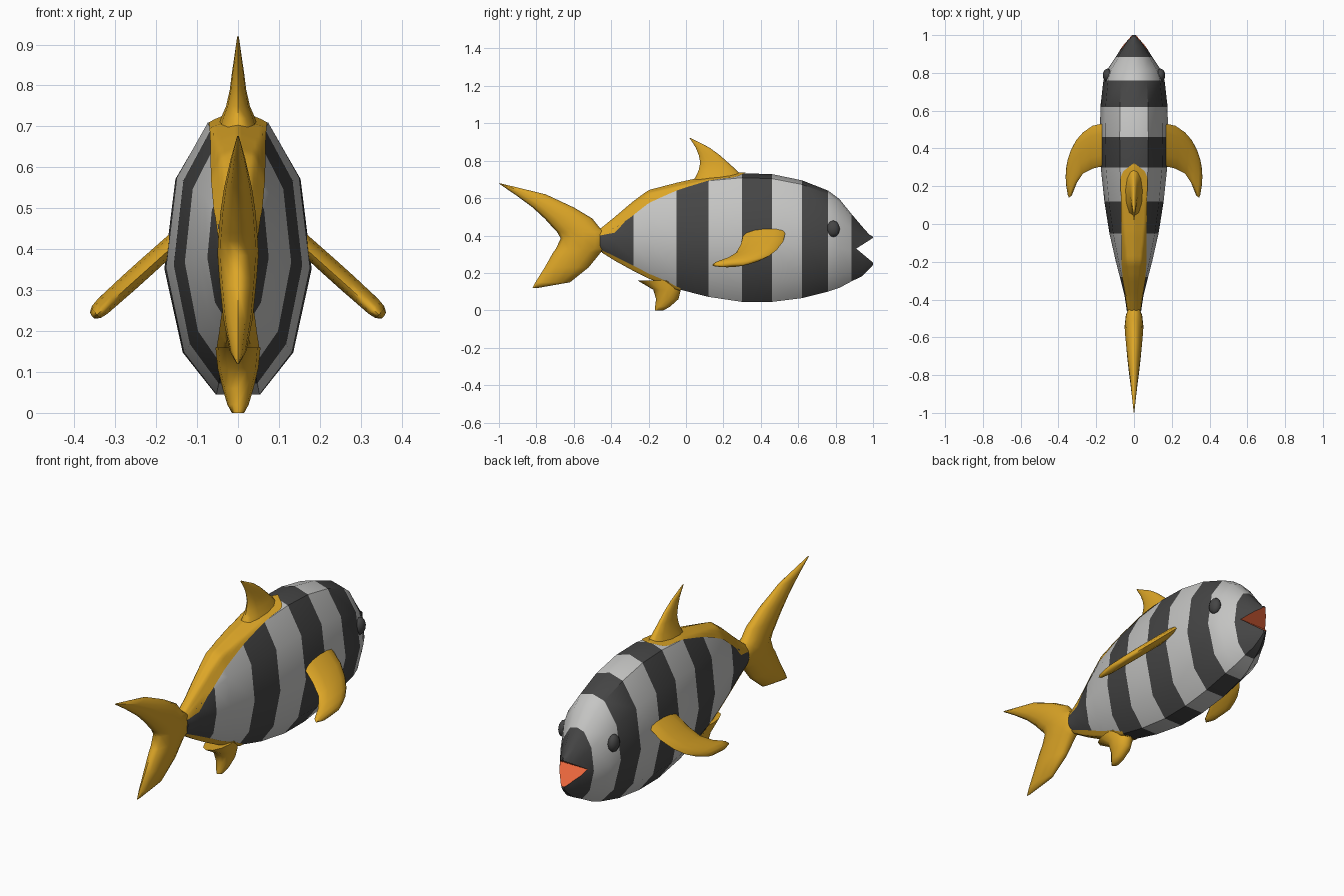
import bpy, bmesh, math

if "Cube" in bpy.data.objects:
    bpy.data.objects.remove(bpy.data.objects["Cube"])

def material(name, rgb):
    m = bpy.data.materials.new(name)
    m.diffuse_color = (*rgb, 1)
    m.use_nodes = True
    m.node_tree.nodes["Principled BSDF"].inputs["Base Color"].default_value = m.diffuse_color
    return m

GREY = material("light grey", (0.56, 0.56, 0.55))
DARK = material("charcoal", (0.06, 0.06, 0.06))
GOLD = material("golden yellow", (0.72, 0.38, 0.02))
ORANGE = material("mouth orange", (0.80, 0.13, 0.045))


def make(name, bm, mats):
    bmesh.ops.recalc_face_normals(bm, faces=bm.faces[:])
    me = bpy.data.meshes.new(name)
    bm.to_mesh(me)
    bm.free()
    ob = bpy.data.objects.new(name, me)
    bpy.context.collection.objects.link(ob)
    for m in mats:
        me.materials.append(m)
    return ob


def smooth(ob, angle=50):
    bpy.ops.object.select_all(action='DESELECT')
    ob.select_set(True)
    bpy.context.view_layer.objects.active = ob
    bpy.ops.object.shade_smooth_by_angle(angle=math.radians(angle))


def loft(name, rings, mats):
    """Skin a list of closed rings and cap both ends."""
    bm = bmesh.new()
    rows = [[bm.verts.new(p) for p in r] for r in rings]
    n = len(rows[0])
    for a, b in zip(rows, rows[1:]):
        for i in range(n):
            bm.faces.new((a[i], a[(i + 1) % n], b[(i + 1) % n], b[i]))
    bm.faces.new(rows[0])
    bm.faces.new(rows[-1])
    return make(name, bm, mats)


def lerp(table, t):
    """Interpolate rows (key, values...) at t."""
    for a, b in zip(table, table[1:]):
        if t <= b[0]:
            k = max(0, (t - a[0]) / (b[0] - a[0]))
            return [p + (q - p) * k for p, q in zip(a[1:], b[1:])]
    return list(table[-1][1:])


# Body: stations (y, top z, bottom z, half width) and a half cross-section
STATIONS = [(-.46, .43, .32, .038), (-.38, .495, .27, .05), (-.28, .58, .215, .075),
            (-.2, .638, .175, .096), (-.05, .677, .115, .13), (.12, .715, .072, .157),
            (.30, .733, .045, .176), (.46, .728, .045, .18), (.62, .695, .065, .178),
            (.76, .64, .10, .162), (.82, .595, .12, .14), (.885, .515, .155, .096),
            (.94, .45, .182, .062), (.98, .405, .22, .032), (1.0, .393, .243, .016)]
HALF = [(0, 1), (.42, .93), (.85, .54), (1, -.1), (.75, -.7), (.3, -1)]
SECTION = HALF + [(-x, z) for x, z in reversed(HALF[1:])]

rings = []
for y, t, b, w in STATIONS:
    rings.append([(w * u, y, (t + b) / 2 + (t - b) / 2 * v) for u, v in SECTION])
ALL = [GREY, DARK, GOLD, ORANGE]
body = loft("body", rings, ALL)
BANDS = [(-.5, -.28), (-.05, .12), (.30, .46), (.62, .76), (.885, 1.1)]
for f in body.data.polygons:
    f.material_index = int(any(a < f.center.y < b for a, b in BANDS))

# Mouth: an orange wedge cut out of the snout
wedge = [(.91, .33), (1.06, .425), (1.06, .205)]
cutter = loft("mouth_cutter", [[(s, y, z) for y, z in wedge] for s in (-.2, .2)], ALL)
for f in cutter.data.polygons:
    f.material_index = 3
cutter.hide_render = True
mod = body.modifiers.new("mouth", 'BOOLEAN')
mod.operation = 'DIFFERENCE'
mod.solver = 'EXACT'
mod.object = cutter
bpy.context.view_layer.objects.active = body
bpy.ops.object.modifier_apply(modifier=mod.name)
bpy.data.objects.remove(cutter)
smooth(body, 40)


# Gold bands lying on the back and belly
def band(name, widths, sign):
    prof = [(0, 1), (.42, .93), (.85, .54), (1, -.1)] if sign > 0 else \
           [(0, -1), (.3, -1), (.75, -.7), (1, -.1)]
    bm = bmesh.new()
    rows = []
    y0, y1 = widths[0][0], widths[-1][0]
    for i in range(41):
        y = y0 + (y1 - y0) * i / 40
        w = lerp(widths, y)[0]
        t, b, hx = lerp(STATIONS, y)
        row = []
        for j in range(-8, 9):
            x = w * j / 8
            v = lerp(prof, min(1, abs(x) / hx))[0]
            row.append(bm.verts.new((x * 1.02, y, (t + b) / 2 + (t - b) / 2 * v + sign * .005)))
        rows.append(row)
    for a, b in zip(rows, rows[1:]):
        for j in range(16):
            bm.faces.new((a[j], a[j + 1], b[j + 1], b[j]))
    smooth(make(name, bm, [GOLD]))


band("back_band", [(-.46, .034), (-.3, .058), (-.2, .065), (0, .066), (.25, .07),
                   (.28, .055), (.32, .004)], 1)
band("belly_band", [(-.45, .024), (-.28, .04), (-.1, .052), (-.03, .05)], -1)


# Upright fins: slices (z, front y, rear y, half thickness)
def upright_fin(name, slices):
    rings = []
    for z, front, rear, h in slices:
        c, r = (front + rear) / 2, (front - rear) / 2
        rings.append([(h * math.sin(k * math.tau / 12), c + r * math.cos(k * math.tau / 12), z)
                      for k in range(12)])
    smooth(loft(name, rings, [GOLD]), 70)


upright_fin("dorsal_fin", [(.68, .33, .03, .055), (.72, .30, .055, .042), (.75, .27, .068, .029),
                           (.79, .225, .076, .02), (.83, .18, .068, .015),
                           (.87, .125, .052, .009), (.92, .028, .02, .002)])
upright_fin("tail_fin", [(.12, -.79, -.82, .003), (.15, -.62, -.805, .02), (.23, -.52, -.755, .036),
                         (.31, -.455, -.71, .044), (.33, -.42, -.695, .046), (.385, -.42, -.67, .05),
                         (.42, -.42, -.69, .049), (.44, -.46, -.71, .047), (.49, -.50, -.755, .043),
                         (.55, -.60, -.82, .034), (.62, -.75, -.915, .018), (.677, -.985, -1.0, .002)])
upright_fin("belly_fin", [(.16, -.03, -.26, .055), (.11, -.028, -.175, .05), (.06, -.04, -.16, .038),
                          (.02, -.085, -.165, .026), (0, -.12, -.165, .015)])

# Side fins: slices (x, front y, rear y, half thickness), sloping outward and down
SIDE = [(.15, .535, .31, .022), (.22, .52, .293, .023), (.27, .485, .268, .023),
        (.305, .445, .215, .022), (.33, .40, .15, .021), (.345, .355, .14, .018),
        (.355, .31, .19, .01)]
for s, label in ((1, "right"), (-1, "left")):
    rings = []
    for x, front, rear, h in SIDE:
        z, c, r = .405 - .9 * (x - .17), (front + rear) / 2, (front - rear) / 2
        ring = []
        for k in range(12):
            a = k * math.tau / 12
            ring.append((s * (x + .67 * h * math.sin(a)), c + r * math.cos(a),
                         z + .74 * h * math.sin(a) + .07 * r * math.cos(a)))
        rings.append(ring)
    smooth(loft(label + "_side_fin", rings, [GOLD]), 70)

    # Eyes
    bm = bmesh.new()
    bmesh.ops.create_icosphere(bm, subdivisions=2, radius=1)
    for v in bm.verts:
        v.co = (s * .14 + v.co.x * .026, .787 + v.co.y * .036, .435 + v.co.z * .045)
    smooth(make(label + "_eye", bm, [DARK]))
